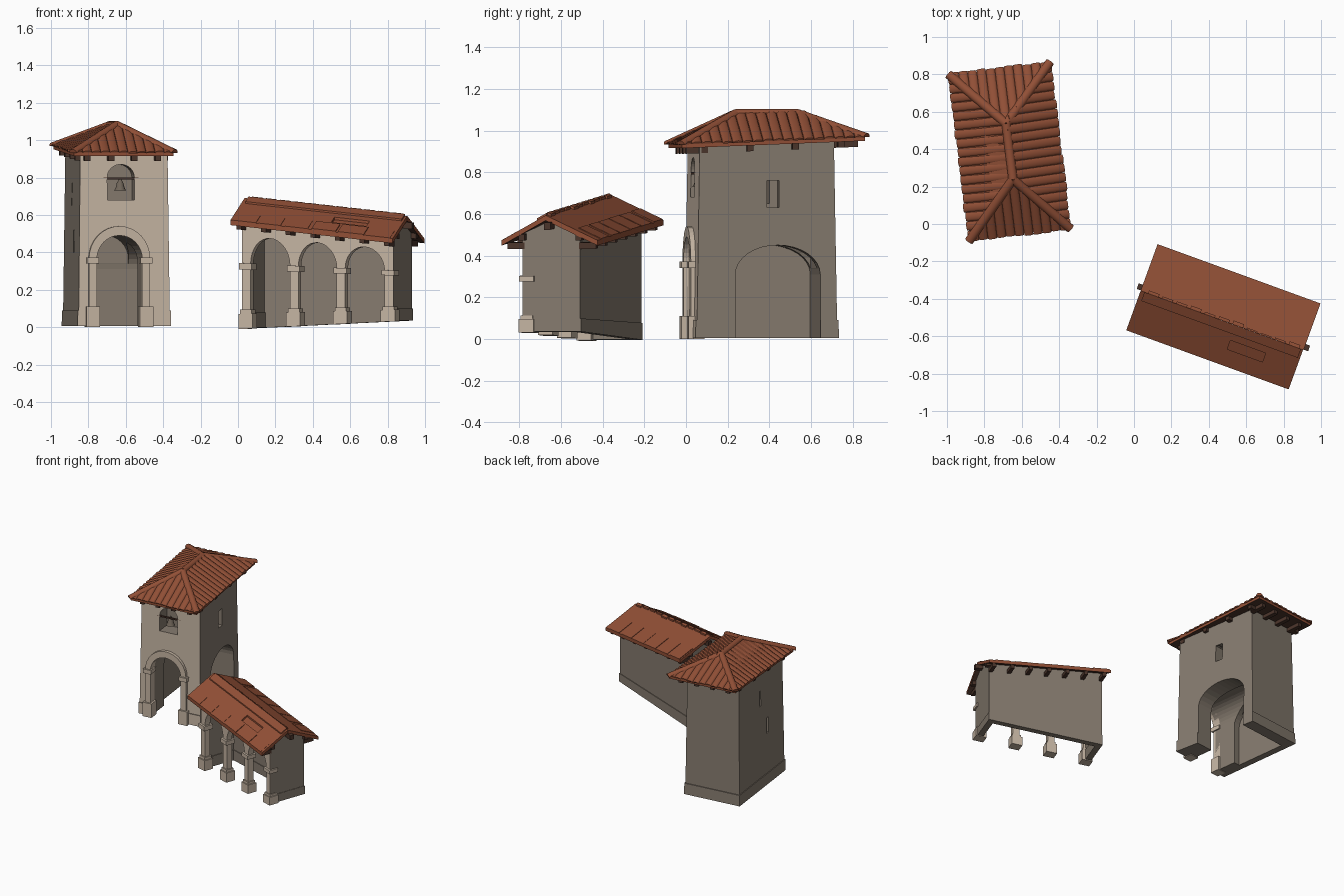
import bpy, bmesh, math, random
from mathutils import Vector, Matrix

random.seed(4)
if "Cube" in bpy.data.objects:
    bpy.data.objects.remove(bpy.data.objects["Cube"])


def material(name, rgb):
    m = bpy.data.materials.new(name)
    m.use_nodes = True
    m.diffuse_color = (*rgb, 1)
    m.node_tree.nodes["Principled BSDF"].inputs["Base Color"].default_value = (*rgb, 1)
    return m


PALE = material("pale_stone", (0.56, 0.46, 0.365))
STONE = material("weathered_stone", (0.24, 0.20, 0.16))
TILE = material("terracotta", (0.285, 0.079, 0.037))
WOOD = material("dark_wood", (0.07, 0.035, 0.024))
BRONZE = material("old_bronze", (0.16, 0.13, 0.10))


def frame(x, y, degrees):
    return Matrix.Translation((x, y, 0)) @ Matrix.Rotation(math.radians(degrees), 4, 'Z')


TOWER = frame(-0.65, 0.3625, 7)
TOWER_ROOF = frame(-0.6655, 0.3875, 7)
ARCADE = frame(0.4765, -0.496, -20)


def finish(name, bm, mat, place, warp=None, closed=True):
    if closed:
        bmesh.ops.recalc_face_normals(bm, faces=bm.faces)
    for v in bm.verts:
        if warp:
            v.co.z += warp(v.co)
    me = bpy.data.meshes.new(name)
    bm.to_mesh(me)
    bm.free()
    me.materials.append(mat)
    ob = bpy.data.objects.new(name, me)
    bpy.context.collection.objects.link(ob)
    ob.matrix_world = place
    return ob


def recolour(ob, mat, rule):
    """Give a second colour to the faces that meet the rule."""
    ob.data.materials.append(mat)
    for p in ob.data.polygons:
        if rule(p):
            p.material_index = 1


def prism(name, mat, place, pts, w0, w1, axis='y', warp=None):
    """Extrude an upright profile along x or y."""
    bm = bmesh.new()
    to3 = (lambda u, v, w: (u, w, v)) if axis == 'y' else (lambda u, v, w: (w, u, v))
    a = [bm.verts.new(to3(u, v, w0)) for u, v in pts]
    b = [bm.verts.new(to3(u, v, w1)) for u, v in pts]
    bm.faces.new(a)
    bm.faces.new(b)
    for i in range(len(a)):
        j = (i + 1) % len(a)
        bm.faces.new((a[i], a[j], b[j], b[i]))
    return finish(name, bm, mat, place, warp)


def box(name, mat, place, xs, ys, zs, warp=None):
    rect = [(xs[0], zs[0]), (xs[1], zs[0]), (xs[1], zs[1]), (xs[0], zs[1])]
    return prism(name, mat, place, rect, ys[0], ys[1], 'y', warp)


def arch(c, half, base, spring, rise, n=16):
    """Arch outline from left foot over the crown to right foot."""
    curve = [(c - half * math.cos(math.pi * i / n), spring + rise * math.sin(math.pi * i / n))
             for i in range(n + 1)]
    return [(c - half, base)] + curve + [(c + half, base)]


def cut(obs, cutters):
    for ob in obs:
        for c in cutters:
            mod = ob.modifiers.new("cut", 'BOOLEAN')
            mod.operation, mod.solver, mod.object = 'DIFFERENCE', 'EXACT', c
        bpy.context.view_layer.update()
        deps = bpy.context.evaluated_depsgraph_get()
        me = bpy.data.meshes.new_from_object(ob.evaluated_get(deps))
        ob.modifiers.clear()
        ob.data = me
    for c in cutters:
        bpy.data.objects.remove(c)


def half_tube(bm, p, q, side, r, height, n=6):
    """Rounded cover tile lying along p-q."""
    up = side.cross(q - p).normalized()
    if up.z < 0:
        up = -up
    rows = []
    for e in (p, q):
        rows.append([bm.verts.new(e + side * r * math.cos(math.pi * i / n)
                                  + up * height * math.sin(math.pi * i / n)) for i in range(n + 1)])
    for i in range(n):
        f = bm.faces.new((rows[0][i], rows[0][i + 1], rows[1][i + 1], rows[1][i]))
        f.normal_update()
        if f.normal.dot(up) < 0:
            f.normal_flip()
        f.smooth = True
    for row in rows:
        bm.faces.new(row)


# Tower body and plinth, tapered upwards and narrower at the back
def tapered(name, hx, hy, z0, z1, shrink):
    ob = box(name, STONE, TOWER, (-hx, hx), (-hy, hy), (z0, z1))
    for v in ob.data.vertices:
        if v.co.x > 0 and v.co.y > 0:
            v.co.x -= 0.055
        if v.co.z > z0 + 0.01:
            v.co.x *= shrink
            v.co.y *= shrink
    return ob


FRONT, AC = -0.345, -0.027
body = tapered("tower_walls", 0.246, 0.343, 0.01, 0.945, 0.955)
plinth = tapered("tower_plinth", 0.252, 0.35, 0.005, 0.09, 0.995)
cut([body, plinth], [
    prism("front_passage", STONE, TOWER, arch(AC, 0.122, -0.1, 0.365, 0.125), -0.5, 0.255),
    prism("side_passage", STONE, TOWER, arch(0.053, 0.207, -0.1, 0.31, 0.14), -0.2, 0.5, 'x'),
    prism("bell_niche", STONE, TOWER, arch(-0.017, 0.073, 0.68, 0.80, 0.07), -0.5, -0.22),
    box("right_window", STONE, TOWER, (0.13, 0.5), (0.0, 0.06), (0.63, 0.76)),
    box("left_slit", STONE, TOWER, (-0.5, 0.2), (0.003, 0.022), (0.65, 0.77)),
    box("low_left_slit", STONE, TOWER, (-0.5, -0.18), (-0.11, -0.08), (0.40, 0.52))])
for part in (body, plinth):
    recolour(part, PALE, lambda p: p.normal.y < -0.8 and p.center.y < -0.32)

# Front arch surround with imposts and bases
ring = arch(AC, 0.165, 0.01, 0.365, 0.175) + arch(AC, 0.122, 0.01, 0.365, 0.125)[::-1]
prism("arch_surround", PALE, TOWER, ring, FRONT - 0.014, FRONT + 0.05)
for s, label in ((-1, "left"), (1, "right")):
    c = AC + s * 0.144
    box(f"impost_{label}", PALE, TOWER, (c - 0.032, c + 0.032), (FRONT - 0.026, FRONT + 0.05), (0.34, 0.372))
    box(f"pier_base_{label}", PALE, TOWER, (c - 0.036, c + 0.036), (FRONT - 0.026, FRONT + 0.05), (0.0, 0.11))

# Bell hanging from its beam
box("bell_beam", WOOD, TOWER, (-0.11, 0.078), (-0.33, -0.318), (0.79, 0.80))
bm = bmesh.new()
profile = [(0.033, 0.73), (0.024, 0.745), (0.018, 0.77), (0.01, 0.785), (0.004, 0.80)]
loops = [[bm.verts.new((-0.017 + r * math.cos(a * math.tau / 12), -0.30 + r * math.sin(a * math.tau / 12), z))
          for a in range(12)] for r, z in profile]
for lo, hi in zip(loops, loops[1:]):
    for i in range(12):
        bm.faces.new((lo[i], lo[(i + 1) % 12], hi[(i + 1) % 12], hi[i])).smooth = True
bm.faces.new(loops[0])
bm.faces.new(loops[-1])
finish("bell", bm, BRONZE, TOWER)

# Hipped tower roof with a dark soffit, its back eave a little higher
RX, RY, RIDGE = 0.268, 0.443, 0.15
underside = lambda p: p.normal.z < -0.5
corners = [Vector((x, y, 0.953 + 0.04 * y)) for x, y in ((-RX, -RY), (RX, -RY), (RX, RY), (-RX, RY))]
tops = [Vector((0, -RIDGE, 1.083)), Vector((0, RIDGE, 1.083))]
bm = bmesh.new()
low = [bm.verts.new(c - Vector((0, 0, 0.02))) for c in corners]
mid = [bm.verts.new(c) for c in corners]
top = [bm.verts.new(t) for t in tops]
bm.faces.new(low)
for i in range(4):
    j = (i + 1) % 4
    bm.faces.new((low[i], low[j], mid[j], mid[i]))
for f in ((mid[0], mid[1], top[0]), (mid[1], mid[2], top[1], top[0]),
          (mid[2], mid[3], top[1]), (mid[3], mid[0], top[0], top[1])):
    bm.faces.new(f)
recolour(finish("tower_roof", bm, TILE, TOWER_ROOF), WOOD, underside)

# Rows of shallow rounded tiles, trimmed at the hips
bm = bmesh.new()
for i, (ta, tb) in enumerate(((0, 0), (0, 1), (1, 1), (1, 0))):
    a, b = corners[i], corners[(i + 1) % 4]
    d = (b - a).normalized()
    length = (b - a).length
    s1, s2 = (tops[ta] - a).dot(d), (tops[tb] - a).dot(d)
    rise = tops[ta] - (a + d * s1)
    count = round(length / 0.05)
    for k in range(count):
        s = (k + 0.5) * length / count
        t = min(1, s / s1, (length - s) / (length - s2))
        e = a + d * s
        half_tube(bm, e - rise * random.uniform(0.01, 0.04), e + rise * t, d, 0.024, 0.011)
finish("tower_roof_tiles", bm, TILE, TOWER_ROOF, closed=False)
bm = bmesh.new()
for c, t in zip(corners, (tops[0], tops[0], tops[1], tops[1])):
    run = t - c
    side = run.cross(Vector((0, 0, 1))).normalized()
    half_tube(bm, c - run * 0.02, t, side, 0.024, 0.02)
half_tube(bm, tops[0], tops[1], Vector((1, 0, 0)), 0.024, 0.02)
finish("hip_and_ridge_caps", bm, TILE, TOWER_ROOF, closed=False)

# Tower rafter ends
tilt = lambda co: 0.04 * co.y
for s in (-1, 1):
    for x in (-0.19, -0.063, 0.063, 0.19):
        ys = sorted((s * 0.30, s * 0.415))
        box("rafter_end", WOOD, TOWER_ROOF, (x - 0.016, x + 0.016), ys, (0.905, 0.935), tilt)
    for y in (-0.33, -0.11, 0.11, 0.33):
        xs = sorted((s * 0.18, s * 0.25))
        box("rafter_end", WOOD, TOWER_ROOF, xs, (y - 0.016, y + 0.016), (0.905, 0.935), tilt)

# Arcade building: ground climbs and eaves fall to one side
lean = lambda co: 0.02 + co.x * (0.045 - 0.29 * co.z) - 0.03 * co.z
slope = lambda co: -0.105 * co.x
PIERS = (-0.405, -0.133, 0.133, 0.405)
outline = [(-0.43, 0)]
for a, b in zip(PIERS, PIERS[1:]):
    outline += arch((a + b) / 2, (b - a) / 2 - 0.024, 0, 0.31, 0.135)
outline += [(0.43, 0), (0.43, 0.55), (-0.43, 0.55)]
prism("arcade_front", PALE, ARCADE, outline, -0.15, -0.105, 'y', lean)
box("arcade_back_wall", STONE, ARCADE, (-0.43, 0.43), (0.11, 0.144), (0, 0.55), lean)
box("back_plinth", STONE, ARCADE, (-0.434, 0.434), (0.105, 0.149), (-0.005, 0.07), lean)
gable = [(-0.149, 0), (0.143, 0), (0.143, 0.55), (-0.02, 0.62), (-0.149, 0.55)]
for s, label in ((-1, "left"), (1, "right")):
    w0, w1 = sorted((s * 0.395, s * 0.4305))
    prism(f"end_wall_{label}", STONE, ARCADE, gable, w0, w1, 'x', lean)
    box(f"end_plinth_{label}", STONE, ARCADE, sorted((s * 0.39, s * 0.434)), (-0.149, 0.144), (-0.005, 0.07), lean)
for x in PIERS:
    box("pillar_base", PALE, ARCADE, (x - 0.04, x + 0.04), (-0.165, -0.09), (-0.01, 0.065), lean)
    box("pillar_collar", PALE, ARCADE, (x - 0.032, x + 0.032), (-0.158, -0.097), (0.065, 0.085), lean)
    box("pillar_impost", PALE, ARCADE, (x - 0.036, x + 0.036), (-0.165, -0.09), (0.28, 0.312), lean)

# Arcade roof slabs with a sunken patch and dark undersides
RY0, RZ = -0.02, 0.642


def roof_z(y):
    edge = -0.245 if y < RY0 else 0.245
    return RZ - 0.12 * (y - RY0) / (edge - RY0)


def sheet(name, y0, y1, x0, x1, bottom, thick):
    pts = [(y0, roof_z(y0) + bottom), (y1, roof_z(y1) + bottom),
           (y1, roof_z(y1) + bottom + thick), (y0, roof_z(y0) + bottom + thick)]
    return prism(name, TILE, ARCADE, pts, x0, x1, 'x', slope)


front_slab = sheet("front_roof_slab", -0.245, RY0, -0.462, 0.462, -0.025, 0.025)
back_slab = sheet("back_roof_slab", RY0 + 0.0001, 0.245, -0.462, 0.465, -0.025, 0.025)
cut([front_slab], [sheet("patch", -0.155, -0.105, 0.08, 0.28, -0.014, 0.08)])
for slab in (front_slab, back_slab):
    recolour(slab, WOOD, underside)
sheet("ridge_strip", -0.07, RY0, -0.44, 0.45, -0.002, 0.012)
for i in range(11):
    x = -0.42 + i * 0.08
    sheet("ridge_tile", RY0 + 0.0001, RY0 + random.uniform(0.008, 0.022), x, x + 0.06, -0.002, 0.014)
for y0, y1 in ((-0.245, -0.17), (0.13, 0.245)):
    for i in range(6):
        x = -0.45 + i * 0.15
        sheet("loose_tiles", y0, y1, x, x + random.uniform(0.11, 0.148), -0.002, random.uniform(0.004, 0.008))

# Ridge beam and rafter ends under the eaves
box("ridge_beam", WOOD, ARCADE, (-0.485, 0.49), (-0.018, 0.014), (0.575, 0.61), slope)
for s in (-1, 1):
    for i in range(7):
        x = -0.42 + i * 0.14
        box("eave_rafter", WOOD, ARCADE, (x - 0.014, x + 0.014), sorted((s * 0.14, s * 0.225)), (0.478, 0.508), slope)
    for x in (-0.45, 0.45):
        box("verge_beam", WOOD, ARCADE, sorted((x * 0.93, x * 1.02)), sorted((s * 0.13, s * 0.16)), (0.52, 0.55), slope)
